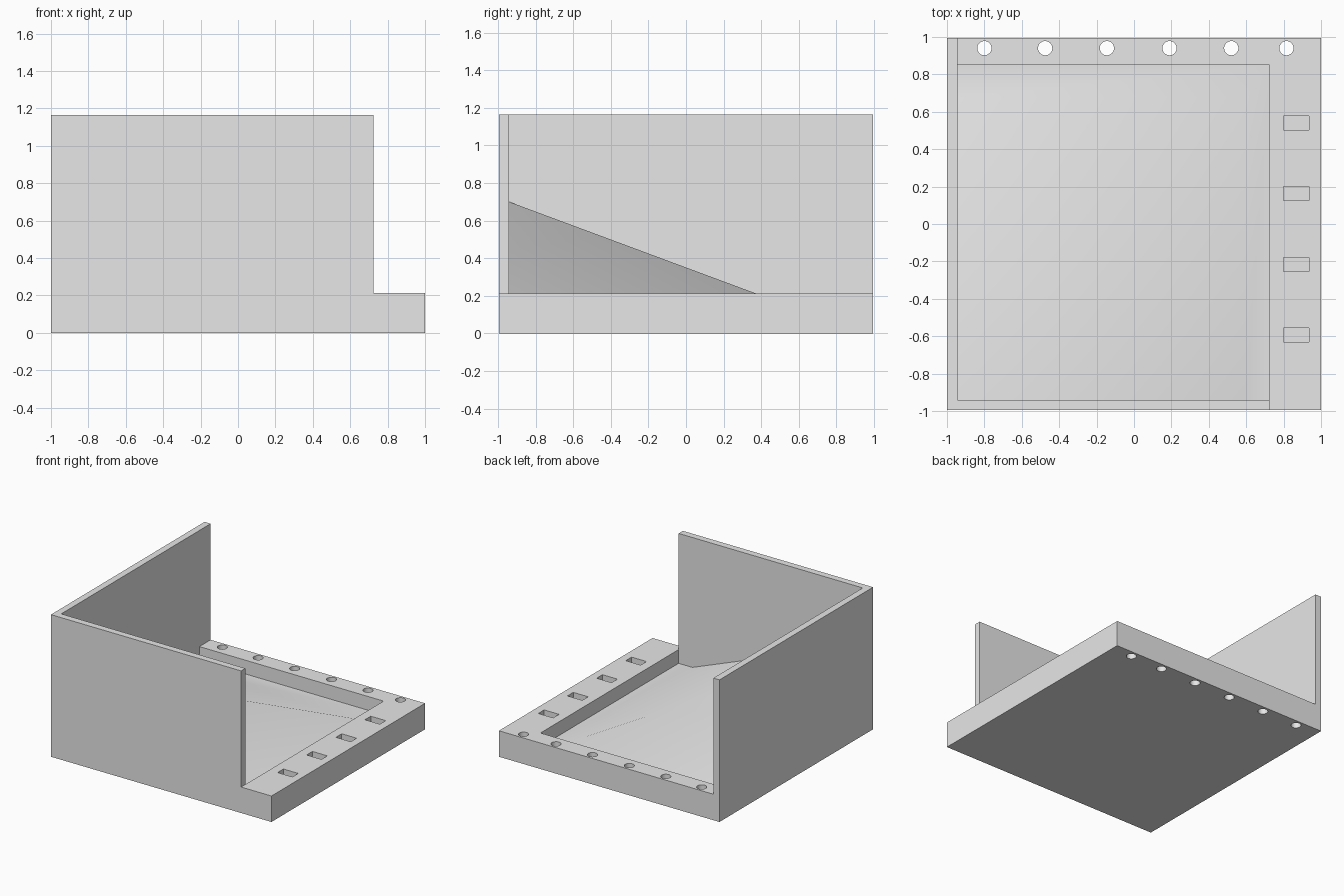
import bpy, bmesh, math

old = bpy.data.objects.get("Cube")
if old:
    bpy.data.objects.remove(old, do_unlink=True)

# Main dimensions
HX, HY, TOP, RIM, FLOOR = 1.0, 0.995, 1.165, 0.213, 0.1
WALL_X, WALL_Y = -0.945, -0.94          # inner faces of the two tall walls
BASIN_X, BASIN_Y = 0.725, 0.85          # far edges of the basin

grey = bpy.data.materials.new("plain_grey")
grey.use_nodes = True
grey.diffuse_color = (0.8, 0.8, 0.8, 1)
grey.node_tree.nodes["Principled BSDF"].inputs["Base Color"].default_value = (0.8, 0.8, 0.8, 1)


def add_object(name, bm):
    mesh = bpy.data.meshes.new(name)
    bmesh.ops.recalc_face_normals(bm, faces=bm.faces[:])
    bm.to_mesh(mesh)
    bm.free()
    obj = bpy.data.objects.new(name, mesh)
    bpy.context.collection.objects.link(obj)
    mesh.materials.append(grey)
    return obj


def prism(name, outline, z0, z1):
    """Upright solid from an outline in plan."""
    bm = bmesh.new()
    face = bm.faces.new([bm.verts.new((x, y, z0)) for x, y in outline])
    out = bmesh.ops.extrude_face_region(bm, geom=[face])
    moved = [v for v in out["geom"] if isinstance(v, bmesh.types.BMVert)]
    bmesh.ops.translate(bm, verts=moved, vec=(0, 0, z1 - z0))
    return add_object(name, bm)


def rect(x0, x1, y0, y1):
    return [(x0, y0), (x1, y0), (x1, y1), (x0, y1)]


def circle(x, y, r, n=32):
    return [(x + r * math.cos(math.tau * i / n), y + r * math.sin(math.tau * i / n))
            for i in range(n)]


def cut(target, cutter):
    mod = target.modifiers.new("cut", 'BOOLEAN')
    mod.operation, mod.solver, mod.object = 'DIFFERENCE', 'EXACT', cutter
    bpy.context.view_layer.objects.active = target
    bpy.ops.object.modifier_apply(modifier=mod.name)
    bpy.data.objects.remove(cutter, do_unlink=True)


# Body: solid block, cleared above the rim to leave two tall walls
body = prism("walled_base", rect(-HX, HX, -HY, HY), 0, TOP)
room = [(WALL_X, WALL_Y), (BASIN_X, WALL_Y), (BASIN_X, -1.2),
        (1.2, -1.2), (1.2, 1.2), (WALL_X, 1.2)]
cut(body, prism("room_cutter", room, RIM, 1.4))

# Sunken basin
cut(body, prism("basin_cutter", rect(WALL_X, BASIN_X, WALL_Y, BASIN_Y), FLOOR, 0.6))

# Round through holes along the back rim
for x in (-0.8, -0.475, -0.145, 0.19, 0.52, 0.815):
    cut(body, prism("hole_cutter", circle(x, 0.94, 0.038), -0.1, 0.4))

# Rectangular blind pockets along the side rim
for y in (0.54, 0.163, -0.216, -0.593):
    cut(body, prism("pocket_cutter", rect(0.8, 0.935, y - 0.038, y + 0.038), 0.1, 0.4))

# Open the basin bottom, the shaped floor takes its place
bm = bmesh.new()
bm.from_mesh(body.data)
bottom = [f for f in bm.faces
          if abs(f.calc_center_median().z - FLOOR) < 0.001 and f.normal.z > 0.9
          and f.calc_center_median().x < BASIN_X]
bmesh.ops.delete(bm, geom=bottom, context='FACES')
bm.to_mesh(body.data)
bm.free()

# Floor: two slopes meeting on a diagonal ridge, with flat strips around them
SX, SY = 0.6, 0.675
bm = bmesh.new()
peak, side, corner, back, side_out, corner_out, back_out = [bm.verts.new(p) for p in (
    (WALL_X, WALL_Y, 0.7), (SX, WALL_Y, FLOOR), (SX, SY, FLOOR), (WALL_X, SY, FLOOR),
    (BASIN_X, WALL_Y, FLOOR), (BASIN_X, BASIN_Y, FLOOR), (WALL_X, BASIN_Y, FLOOR))]
for loop in ((peak, side, corner), (peak, corner, back),
             (side, side_out, corner_out, corner), (back, corner, corner_out, back_out)):
    bm.faces.new(loop)
floor = add_object("sloped_floor", bm)
if floor.data.polygons[0].normal.z < 0:
    floor.data.flip_normals()

# Shading
for obj, angle in ((body, 30), (floor, 35)):
    bpy.ops.object.select_all(action='DESELECT')
    obj.select_set(True)
    bpy.context.view_layer.objects.active = obj
    bpy.ops.object.shade_smooth_by_angle(angle=math.radians(angle))
